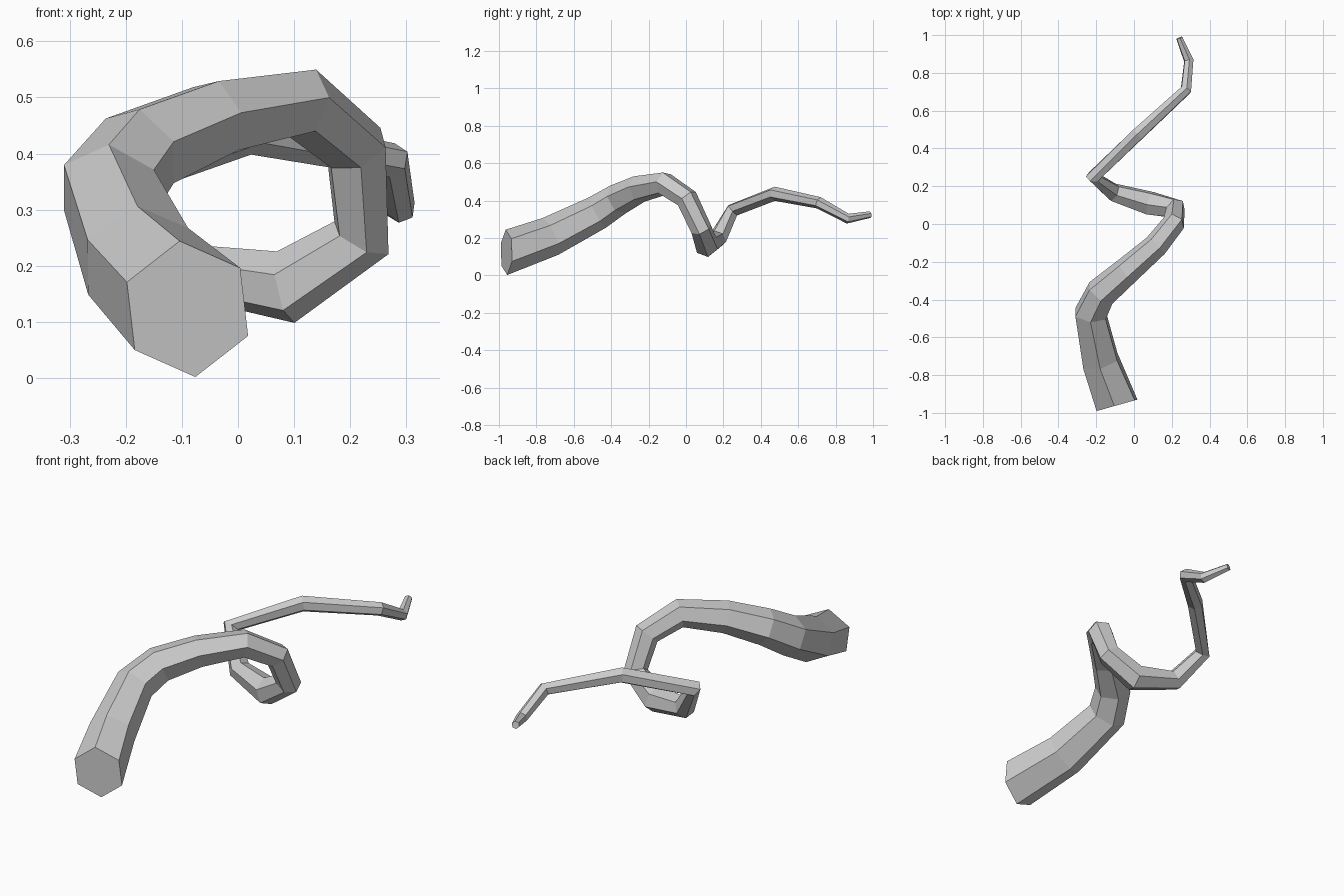
import bpy, bmesh, math
from mathutils import Vector

if "Cube" in bpy.data.objects:
    bpy.data.objects.remove(bpy.data.objects["Cube"])

# path stations: x, y, z, radius
PATH = [
    (-0.09, -0.96, 0.123, 0.122), (-0.178, -0.725, 0.208, 0.107),
    (-0.23, -0.475, 0.335, 0.093), (-0.175, -0.365, 0.405, 0.085),
    (-0.04, -0.25, 0.462, 0.074), (0.115, -0.115, 0.49, 0.065),
    (0.21, 0.005, 0.41, 0.06), (0.22, 0.08, 0.25, 0.057),
    (0.085, 0.11, 0.162, 0.066), (-0.11, 0.168, 0.195, 0.05),
    (-0.215, 0.25, 0.348, 0.04), (0.02, 0.475, 0.436, 0.038),
    (0.275, 0.71, 0.388, 0.032), (0.29, 0.865, 0.303, 0.027),
    (0.24, 0.985, 0.325, 0.018),
]
SIDES = 6


def tapered_tube(name, path, sides, start_normal, up):
    """Sweep a regular polygon along the path without twisting."""
    pts = [Vector(p[:3]) for p in path]
    dirs = [(b - a).normalized() for a, b in zip(pts, pts[1:])]
    normals = ([Vector(start_normal).normalized()]
               + [(a + b).normalized() for a, b in zip(dirs, dirs[1:])]
               + [dirs[-1]])
    bm = bmesh.new()
    rings = []
    up = Vector(up)
    for i, (c, n) in enumerate(zip(pts, normals)):
        if i:
            up = normals[i - 1].rotation_difference(n) @ up
        up = (up - n * up.dot(n)).normalized()
        side = n.cross(up)
        ring = []
        for k in range(sides):
            a = math.tau * k / sides
            ring.append(bm.verts.new(c + path[i][3] * (up * math.cos(a) + side * math.sin(a))))
        rings.append(ring)
    for r0, r1 in zip(rings, rings[1:]):
        for k in range(sides):
            j = (k + 1) % sides
            bm.faces.new((r0[k], r0[j], r1[j], r1[k]))
    # end caps
    bm.faces.new(rings[0][::-1])
    bm.faces.new(rings[-1])
    bmesh.ops.recalc_face_normals(bm, faces=bm.faces)
    mesh = bpy.data.meshes.new(name)
    bm.to_mesh(mesh)
    bm.free()
    obj = bpy.data.objects.new(name, mesh)
    bpy.context.collection.objects.link(obj)
    return obj


# coiling tentacle, thick at the front and thin at the back
tapered_tube("tentacle", PATH, SIDES, (-0.27, 0.96, 0.0), (-0.015, 0.0, 0.12))
